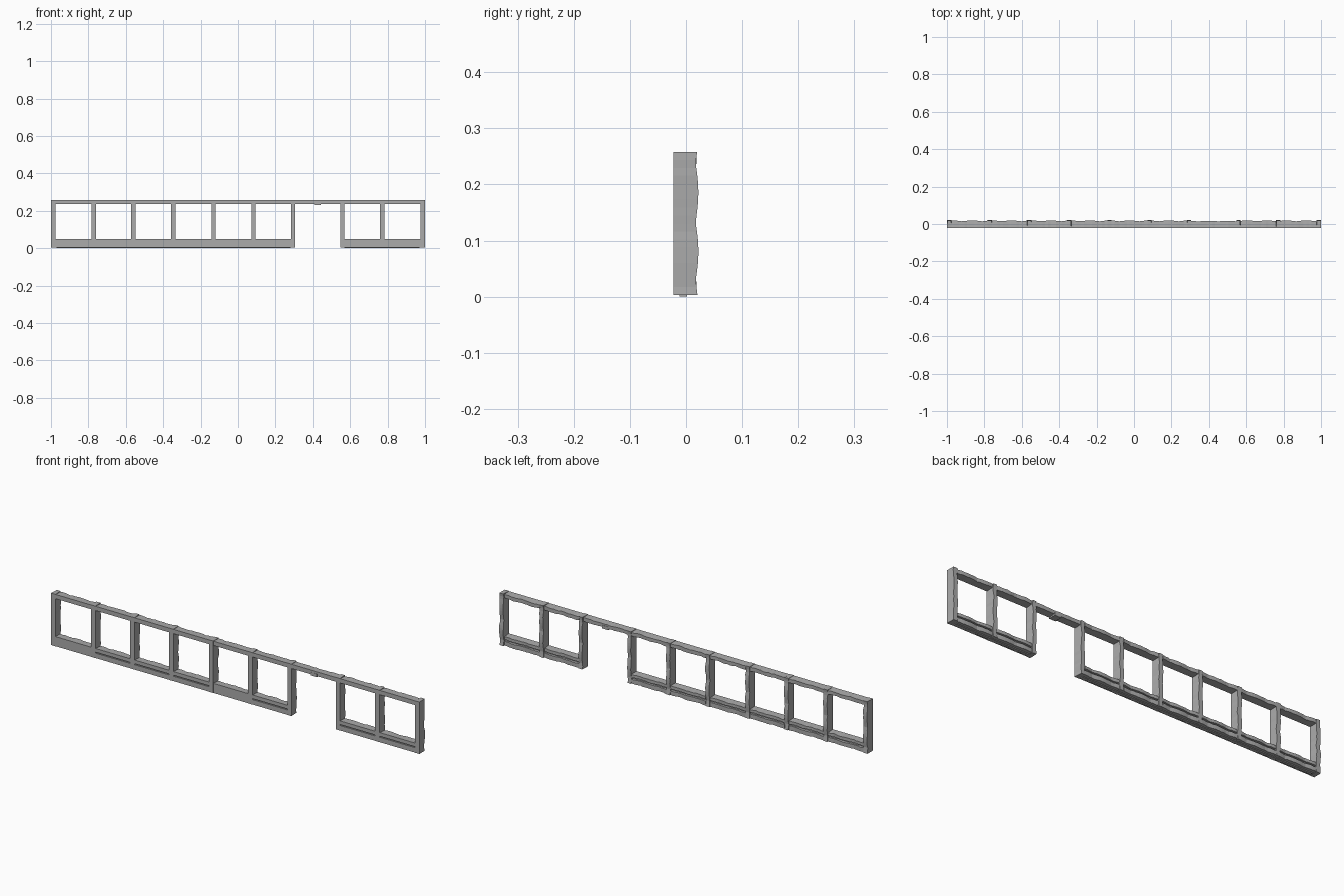
import bpy, bmesh, math, random

random.seed(4)
cube = bpy.data.objects.get("Cube")
if cube:
    bpy.data.objects.remove(cube, do_unlink=True)

grey = bpy.data.materials.new("weathered grey")
grey.use_nodes = True
grey.diffuse_color = (0.41, 0.41, 0.41, 1)
grey.node_tree.nodes["Principled BSDF"].inputs["Base Color"].default_value = (0.41, 0.41, 0.41, 1)

FRONT = -0.022
TOP = 0.258
BASE = 0.003
SILL = 0.05


def hewn_beam(name, start, end, low, high, upright=False, front=FRONT, back=0.015,
              bulge=0.005, rough=0.003, step=0.014):
    """Straight sawn front, chiselled back; runs along x, or along z if upright."""
    count = max(2, round((end - start) / step))
    bm = bmesh.new()
    rings = []
    for i in range(count + 1):
        t = start + (end - start) * i / count
        y = back + bulge * abs(math.sin(math.pi * (t - 0.028) / 0.105))
        cut_a, cut_b = random.uniform(0, rough), random.uniform(0, rough)
        section = [(low, front), (high, front), (high - cut_b, y), (low + cut_a, y)]
        rings.append([bm.verts.new((u, v, t) if upright else (t, v, u)) for u, v in section])
    for a, b in zip(rings, rings[1:]):
        for k in range(4):
            n = (k + 1) % 4
            bm.faces.new((a[k], a[n], b[n], b[k]))
    bm.faces.new(rings[0])
    bm.faces.new(rings[-1])
    bmesh.ops.recalc_face_normals(bm, faces=bm.faces)
    mesh = bpy.data.meshes.new(name)
    bm.to_mesh(mesh)
    bm.free()
    mesh.materials.append(grey)
    obj = bpy.data.objects.new(name, mesh)
    bpy.context.collection.objects.link(obj)
    return obj


def block(name, x0, x1, y0, y1, z0, z1):
    bpy.ops.mesh.primitive_cube_add(size=1, location=((x0 + x1) / 2, (y0 + y1) / 2, (z0 + z1) / 2))
    obj = bpy.context.object
    obj.name = name
    obj.scale = (x1 - x0, y1 - y0, z1 - z0)
    obj.data.materials.append(grey)


# Upright posts, with the doorway between the seventh and eighth
posts = [(-1, -0.976), (-0.783, -0.759), (-0.571, -0.547), (-0.359, -0.335),
         (-0.143, -0.119), (0.071, 0.094), (0.283, 0.305),
         (0.547, 0.569), (0.76, 0.784), (0.976, 1)]
for i, (x0, x1) in enumerate(posts):
    hewn_beam(f"post_{i + 1}", BASE, TOP, x0, x1, upright=True, back=0.017)

# Rails and sill boards of each bay
for i, (left, right) in enumerate(zip(posts, posts[1:])):
    x0, x1 = left[1], right[0]
    door = i == 6
    hewn_beam(f"top_rail_{i + 1}", x0, x1, 0.236, TOP - 0.001, front=FRONT + 0.001,
              back=0.014, bulge=0.002 if door else 0.005)
    if door:
        continue
    hewn_beam(f"lower_sill_{i + 1}", x0, x1, BASE, 0.027, front=FRONT + 0.001, back=0.014)
    hewn_beam(f"upper_sill_{i + 1}", x0, x1, 0.032, SILL, front=FRONT + 0.001, back=0.013)
    groove_front = FRONT + 0.001 if i in (0, 4) else FRONT + 0.006
    block(f"sill_core_{i + 1}", x0, x1, groove_front, 0.008, 0.026, 0.033)

# Sole strips under the two runs of wall
for name, x0, x1 in (("long_sole", -0.97, 0.28), ("short_sole", 0.57, 0.97)):
    block(name, x0, x1, -0.012, 0.002, 0, BASE + 0.002)

# Joint block over the doorway
block("header_joint", 0.41, 0.445, FRONT, 0.0165, 0.231, 0.247)
